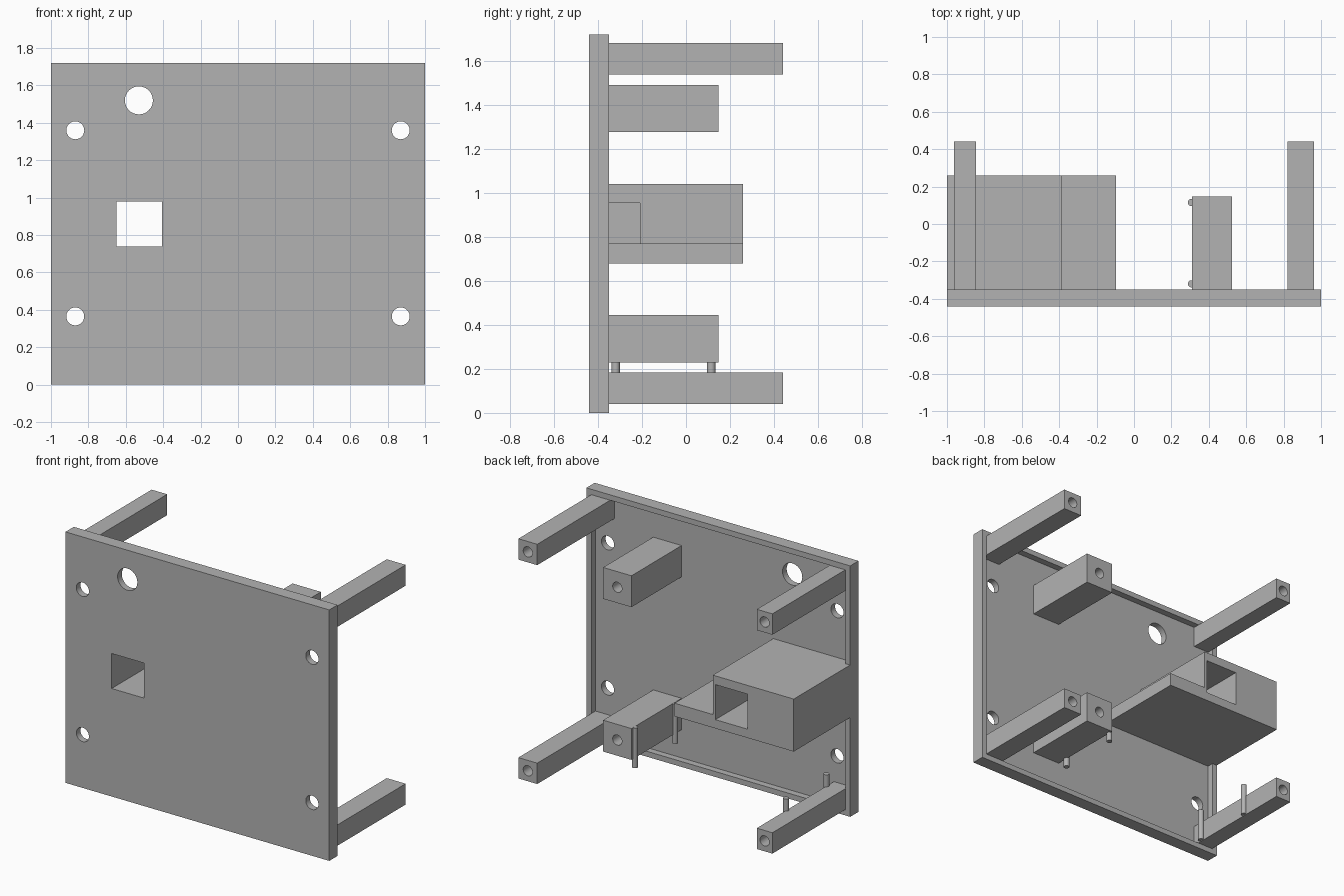
import bpy
import bmesh
from math import cos, sin, pi

cube = bpy.data.objects.get("Cube")
if cube:
    bpy.data.objects.remove(cube, do_unlink=True)

grey = bpy.data.materials.new("light_grey")
grey.use_nodes = True
colour = (0.45, 0.45, 0.45, 1)
grey.diffuse_color = colour
grey.node_tree.nodes["Principled BSDF"].inputs["Base Color"].default_value = colour

FRONT, BACK = -0.44, -0.35      # plate faces
FLOOR = BACK - 0.045            # recessed floor inside the rim
RIM = 0.037
HEIGHT = 1.72


def prism(name, outline, y0, y1):
    """Extrude an x-z outline along y."""
    bm = bmesh.new()
    face = bm.faces.new([bm.verts.new((x, y0, z)) for x, z in outline])
    new = bmesh.ops.extrude_face_region(bm, geom=[face])["geom"]
    moved = [v for v in new if isinstance(v, bmesh.types.BMVert)]
    bmesh.ops.translate(bm, vec=(0, y1 - y0, 0), verts=moved)
    bmesh.ops.recalc_face_normals(bm, faces=bm.faces)
    mesh = bpy.data.meshes.new(name)
    bm.to_mesh(mesh)
    bm.free()
    mesh.materials.append(grey)
    obj = bpy.data.objects.new(name, mesh)
    bpy.context.collection.objects.link(obj)
    return obj


def rect(x0, x1, z0, z1):
    return [(x0, z0), (x1, z0), (x1, z1), (x0, z1)]


def circle(x, z, r, n=32):
    return [(x + r * cos(2 * pi * i / n), z + r * sin(2 * pi * i / n)) for i in range(n)]


def cut(obj, outline, y0, y1):
    """Subtract an extruded outline from a part."""
    cutter = prism("cutter", outline, y0, y1)
    cutter.hide_render = True
    mod = obj.modifiers.new("cut", "BOOLEAN")
    mod.operation = "DIFFERENCE"
    mod.solver = "EXACT"
    mod.object = cutter
    select(obj)
    bpy.ops.object.modifier_apply(modifier=mod.name)
    bpy.data.objects.remove(cutter, do_unlink=True)


def select(obj):
    bpy.ops.object.select_all(action="DESELECT")
    obj.select_set(True)
    bpy.context.view_layer.objects.active = obj


def smooth(obj):
    select(obj)
    bpy.ops.object.shade_smooth_by_angle(angle=0.6)


def bored_bar(name, x0, x1, z0, z1, end):
    """Bar standing off the plate, with a blind screw hole in its end."""
    bar = prism(name, rect(x0, x1, z0, z1), FLOOR, end)
    cut(bar, circle((x0 + x1) / 2, (z0 + z1) / 2, 0.035), end - 0.3, end + 0.1)
    smooth(bar)


# Front plate with a rim around its recessed back
plate = prism("front_plate", rect(-1, 1, 0, HEIGHT), FRONT, BACK)
cut(plate, rect(RIM - 1, 1 - RIM, RIM, HEIGHT - RIM), FLOOR, 0)
window = rect(-0.65, -0.405, 0.74, 0.98)
openings = [circle(x, z, 0.048) for x in (-0.87, 0.87) for z in (0.365, 1.36)]
openings += [circle(-0.53, 1.52, 0.075), window]
for outline in openings:
    cut(plate, outline, -0.6, -0.2)
smooth(plate)

# Stepped housing with a square channel and a side slot
housing = prism("housing", [(-0.999, 0.68), (-0.095, 0.68), (-0.095, 0.77),
                            (-0.385, 0.77), (-0.385, 1.04), (-0.999, 1.04)], FLOOR, 0.26)
cut(housing, window, -0.6, 0.5)
cut(housing, rect(-0.5, -0.36, 0.77, 0.955), -0.5, -0.21)

# Corner posts and mounting blocks
for level, z0 in (("lower", 0.04), ("upper", 1.54)):
    bored_bar(level + "_left_post", 0.82, 0.963, z0, z0 + 0.143, 0.44)
    bored_bar(level + "_right_post", -0.963, -0.845, z0, z0 + 0.143, 0.44)
for level, z0 in (("lower", 0.23), ("upper", 1.277)):
    bored_bar(level + "_mounting_block", 0.31, 0.525, z0, z0 + 0.215, 0.148)

# Upright pins beside the lower block and the lower right post
for side, x, z0, z1 in (("block", 0.307, 0.17, 0.444), ("post", -0.84, 0.045, 0.265)):
    for place, y in (("front", -0.32), ("back", 0.115)):
        bpy.ops.mesh.primitive_cylinder_add(vertices=24, radius=0.019, depth=z1 - z0,
                                            location=(x, y, (z0 + z1) / 2))
        pin = bpy.context.object
        pin.name = side + "_" + place + "_pin"
        pin.data.materials.append(grey)
        smooth(pin)
